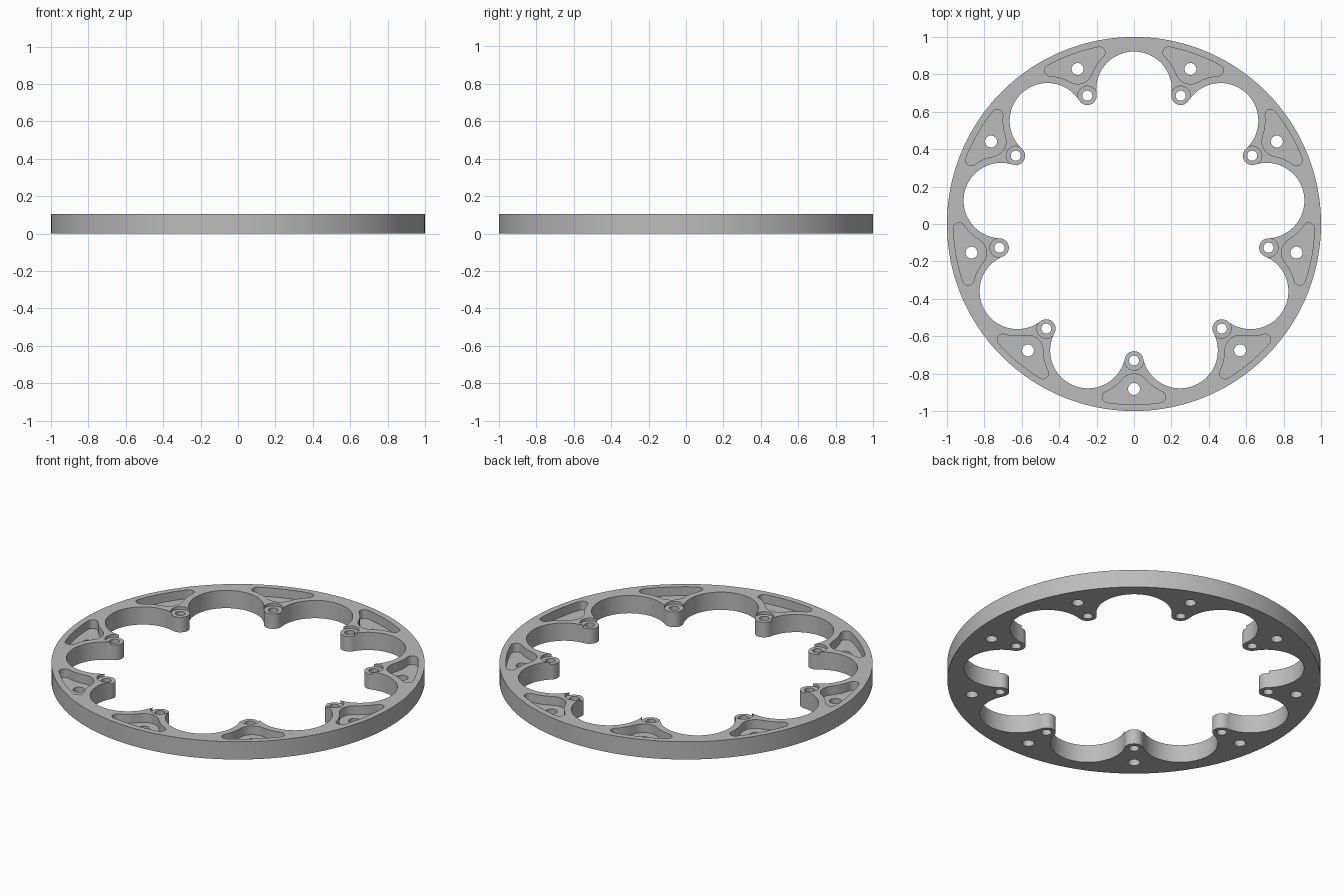
import bpy, bmesh
from math import sin, cos, radians, degrees, acos, atan2, hypot

cube = bpy.data.objects.get("Cube")
if cube:
    bpy.data.objects.remove(cube, do_unlink=True)

TEETH, STEP, HALF = 9, 40, 20
HEIGHT, FLOOR, BOSS_TOP = 0.105, 0.053, 0.089
BOSS_DIST, BOSS_R = 0.73, 0.05
SCALLOP_DIST = 0.72
HOLE_DIST = 0.882


def polar(r, deg):
    return r * cos(radians(deg)), r * sin(radians(deg))


def arc(center, r, start, end, n):
    """Points along an arc, both ends included."""
    pts = []
    for i in range(n + 1):
        x, y = polar(r, start + (end - start) * i / n)
        pts.append((center[0] + x, center[1] + y))
    return pts


def circle(center, r, n):
    return arc(center, r, 0, 360, n)[:-1]


def turned(pts, deg):
    c, s = cos(radians(deg)), sin(radians(deg))
    return [(x * c - y * s, x * s + y * c) for x, y in pts]


def heading(a, b):
    return degrees(atan2(b[1] - a[1], b[0] - a[0]))


def prisms(name, shapes):
    """One object made of upright prisms: (outline, bottom, top)."""
    bm = bmesh.new()
    for pts, low, high in shapes:
        bottom = [bm.verts.new((x, y, low)) for x, y in pts]
        top = [bm.verts.new((x, y, high)) for x, y in pts]
        bm.faces.new(bottom[::-1])
        bm.faces.new(top)
        for i in range(len(pts)):
            j = (i + 1) % len(pts)
            bm.faces.new((bottom[i], bottom[j], top[j], top[i]))
    bmesh.ops.recalc_face_normals(bm, faces=bm.faces)
    mesh = bpy.data.meshes.new(name)
    bm.to_mesh(mesh)
    bm.free()
    obj = bpy.data.objects.new(name, mesh)
    bpy.context.collection.objects.link(obj)
    return obj


# Scalloped opening: wide arcs tangent to the small boss arcs
boss = (BOSS_DIST, 0)
scallop = polar(SCALLOP_DIST, HALF)
scallop_r = hypot(scallop[0] - boss[0], scallop[1] - boss[1]) - BOSS_R
to_scallop = heading(boss, scallop)
sweep = HALF - heading(scallop, boss)
tooth = arc(boss, BOSS_R, 360 - to_scallop, to_scallop, 20)
bay = arc(scallop, scallop_r, HALF - sweep, HALF + sweep, 40)[1:-1]

# Pocket: rounded triangle following the rim and both neighbouring scallops
RIM_R, CORNER_R, TIP_R = 0.965, 0.03, 0.08
side_r = scallop_r + 0.038
corner_dist, reach = RIM_R - CORNER_R, side_r + CORNER_R
spread = degrees(acos((SCALLOP_DIST**2 + corner_dist**2 - reach**2)
                      / (2 * SCALLOP_DIST * corner_dist)))
corner_angle = HALF - spread
corner = polar(corner_dist, corner_angle)
tip = (HOLE_DIST, 0)
side_start, side_end = heading(scallop, corner), heading(scallop, tip)
half_pocket = arc((0, 0), RIM_R, 0, corner_angle, 10)
half_pocket += arc(corner, CORNER_R, corner_angle, side_start + 180, 10)[1:]
half_pocket += arc(scallop, side_r, side_start, side_end, 14)[1:]
half_pocket += arc(tip, TIP_R, heading(tip, scallop), 180, 10)[1:]
pocket = half_pocket + [(x, -y) for x, y in half_pocket[-2:0:-1]]

# Repeat every feature around the ring
opening, recesses, holes = [], [], []
for k in range(TEETH):
    a = -90 + STEP * k
    opening += turned(tooth + bay, a)
    recesses.append((turned(pocket, a), FLOOR, 0.2))
    recesses.append((turned(circle(boss, BOSS_R + 0.001, 40), a), BOSS_TOP, 0.2))
    holes.append((turned(circle(boss, 0.027, 24), a), -0.1, 0.2))
    holes.append((turned(circle(tip, 0.032, 24), a), -0.1, 0.2))

ring = prisms("scalloped_ring", [(circle((0, 0), 1, 160), 0, HEIGHT)])
cutters = [prisms("opening_cutter", [(opening, -0.1, 0.2)]),
           prisms("recess_cutter", recesses),
           prisms("hole_cutter", holes)]
for cutter in cutters:
    cutter.hide_render = True
    mod = ring.modifiers.new(cutter.name, "BOOLEAN")
    mod.operation = "DIFFERENCE"
    mod.solver = "EXACT"
    mod.object = cutter

# Bake the cuts and drop the cutters
graph = bpy.context.evaluated_depsgraph_get()
graph.update()
baked = bpy.data.meshes.new_from_object(ring.evaluated_get(graph))
ring.modifiers.clear()
ring.data = baked
for cutter in cutters:
    bpy.data.objects.remove(cutter, do_unlink=True)

# Plain grey metal
grey = bpy.data.materials.new("grey_metal")
grey.use_nodes = True
colour = (0.5, 0.5, 0.5, 1)
grey.diffuse_color = colour
grey.node_tree.nodes["Principled BSDF"].inputs["Base Color"].default_value = colour
ring.data.materials.clear()
ring.data.materials.append(grey)

bpy.ops.object.select_all(action="DESELECT")
ring.select_set(True)
bpy.context.view_layer.objects.active = ring
bpy.ops.object.shade_smooth_by_angle(angle=radians(30))
